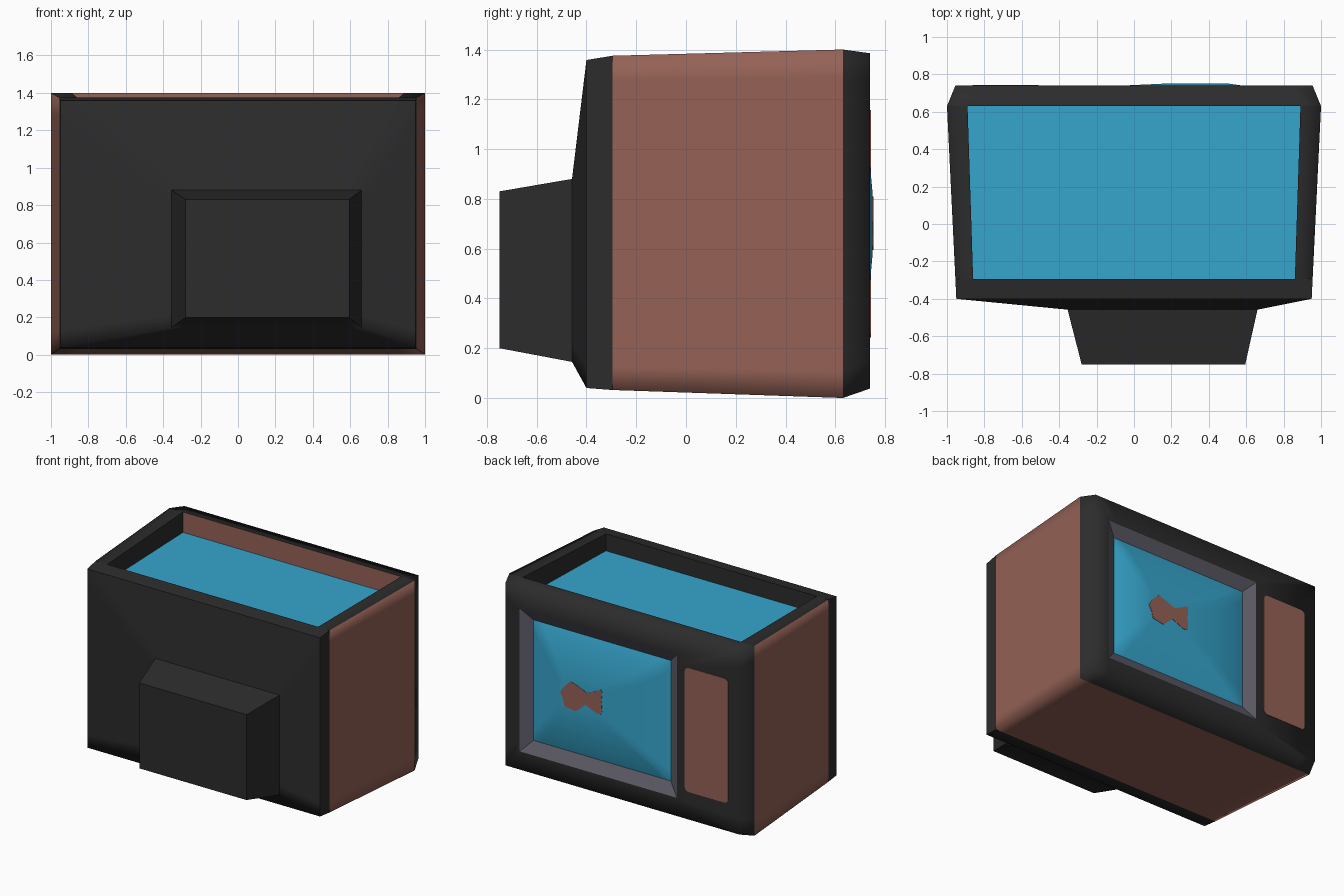
import bpy
import math

if "Cube" in bpy.data.objects:
    bpy.data.objects.remove(bpy.data.objects["Cube"])


def material(name, rgb):
    m = bpy.data.materials.new(name)
    m.diffuse_color = (*rgb, 1)
    m.use_nodes = True
    m.node_tree.nodes["Principled BSDF"].inputs["Base Color"].default_value = m.diffuse_color
    return m


DARK = material("dark plastic", (0.025, 0.025, 0.025))
BROWN = material("brown casing", (0.30, 0.122, 0.093))
WATER = material("water blue", (0.037, 0.38, 0.61))
GREY = material("grey frame", (0.112, 0.105, 0.135))


def make(name, verts, faces, mats, ids=None, angle=None):
    me = bpy.data.meshes.new(name)
    me.from_pydata(verts, [], faces)
    for m in mats:
        me.materials.append(m)
    for i, p in enumerate(me.polygons):
        p.material_index = ids[i] if ids else 0
    ob = bpy.data.objects.new(name, me)
    bpy.context.collection.objects.link(ob)
    if angle:
        bpy.ops.object.select_all(action='DESELECT')
        ob.select_set(True)
        bpy.context.view_layer.objects.active = ob
        bpy.ops.object.shade_smooth_by_angle(angle=math.radians(angle))
    return ob


def ring(y, x0, x1, z0, z1, k):
    """Rectangle across y, with support points k away from each corner."""
    pts = [(x0, z0 + k), (x0, z0), (x0 + k, z0), (x1 - k, z0), (x1, z0), (x1, z0 + k),
           (x1, z1 - k), (x1, z1), (x1 - k, z1), (x0 + k, z1), (x0, z1), (x0, z1 - k)]
    return [(x, y, z) for x, z in pts]


def loft(name, rings, mats, start=False, end=False, skip=(), special=(), angle=None):
    n = 12
    verts = [p for r in rings for p in r]
    faces, ids = [], []
    for j in range(len(rings) - 1):
        for i in range(n):
            if i in skip:
                continue
            a, b = j * n + i, j * n + (i + 1) % n
            faces.append((a, a + n, b + n, b))
            ids.append(1 if i in special else 0)
    if start:
        faces.append(tuple(range(n)))
        ids.append(0)
    if end:
        faces.append(tuple(reversed(range(len(verts) - n, len(verts)))))
        ids.append(0)
    return make(name, verts, faces, mats, ids, angle)


# main rings of the cabinet
back_ring = ring(-0.40, -0.95, 0.95, 0.04, 1.358, 0.095)
case_back = ring(-0.295, -0.955, 0.955, 0.032, 1.375, 0.095)
case_front = ring(0.63, -1.0, 1.0, 0.0, 1.40, 0.11)
face_ring = ring(0.74, -0.955, 0.955, 0.038, 1.385, 0.11)
hole_ring = ring(0.74, -0.444, 0.84, 0.172, 1.228, 0.08)
glass_ring = ring(0.694, -0.362, 0.758, 0.257, 1.146, 0.07)

# back cover with the tube hump
loft("back_cover",
     [ring(-0.75, -0.28, 0.595, 0.20, 0.83, 0.06),
      ring(-0.458, -0.355, 0.66, 0.145, 0.88, 0.07), back_ring, case_back],
     [DARK], start=True, angle=60)

# brown middle shell, open on top, with dark top rims
loft("casing", [case_back, case_front], [BROWN, DARK], skip=(8,), special=(7, 9), angle=120)

# front bezel around the screen opening
loft("front_bezel", [case_front, face_ring, hole_ring], [DARK], angle=120)

# sloping recess and bulging screen
loft("screen_frame", [hole_ring, glass_ring], [GREY])
loft("screen",
     [glass_ring,
      ring(0.716, -0.28, 0.70, 0.33, 1.075, 0.06),
      ring(0.74, -0.06, 0.58, 0.47, 0.93, 0.05),
      ring(0.75, 0.15, 0.51, 0.58, 0.82, 0.03)],
     [WATER], end=True, angle=60)

# tank inside: walls down to the water
WL = 1.25
top = [case_back[9], case_back[8], case_front[8], case_front[9]]
low = [(x, y, WL) for x, y, z in top]
walls = [(i, (i + 1) % 4, (i + 1) % 4 + 4, i + 4) for i in range(4)]
walls = [tuple(reversed(f)) for f in walls]
make("tank_walls", top + low, [tuple(reversed(f)) for f in walls], [DARK, BROWN], [0, 0, 1, 0])
make("water_surface", low, [(0, 1, 2, 3)], [WATER])


def plate(name, outline, y0, y1, mat):
    """Thin plate facing +y; outline is anticlockwise in (x, z)."""
    n = len(outline)
    verts = [(x, y0, z) for x, z in outline] + [(x, y1, z) for x, z in outline]
    faces = [tuple(reversed(range(n, 2 * n)))]
    faces += [(i, i + n, (i + 1) % n + n, (i + 1) % n) for i in range(n)]
    return make(name, verts, faces, [mat])


# control panel with rounded corners
r = 0.03
panel = []
for cx, cz, a0 in ((-0.834, 0.272, 180), (-0.54, 0.272, 270), (-0.54, 1.128, 0), (-0.834, 1.128, 90)):
    for s in range(4):
        a = math.radians(a0 + s * 30)
        panel.append((cx + r * math.cos(a), cz + r * math.sin(a)))
plate("control_panel", panel, 0.738, 0.743, BROWN)

# fish on the screen
fish = [(0.50, 0.705), (0.468, 0.755), (0.417, 0.805), (0.35, 0.785), (0.28, 0.755),
        (0.215, 0.785), (0.17, 0.81), (0.158, 0.79), (0.165, 0.72), (0.158, 0.65),
        (0.17, 0.628), (0.20, 0.625), (0.295, 0.665), (0.345, 0.62), (0.376, 0.595),
        (0.465, 0.61), (0.475, 0.655)]
plate("fish", list(reversed(fish)), 0.748, 0.7525, BROWN)
